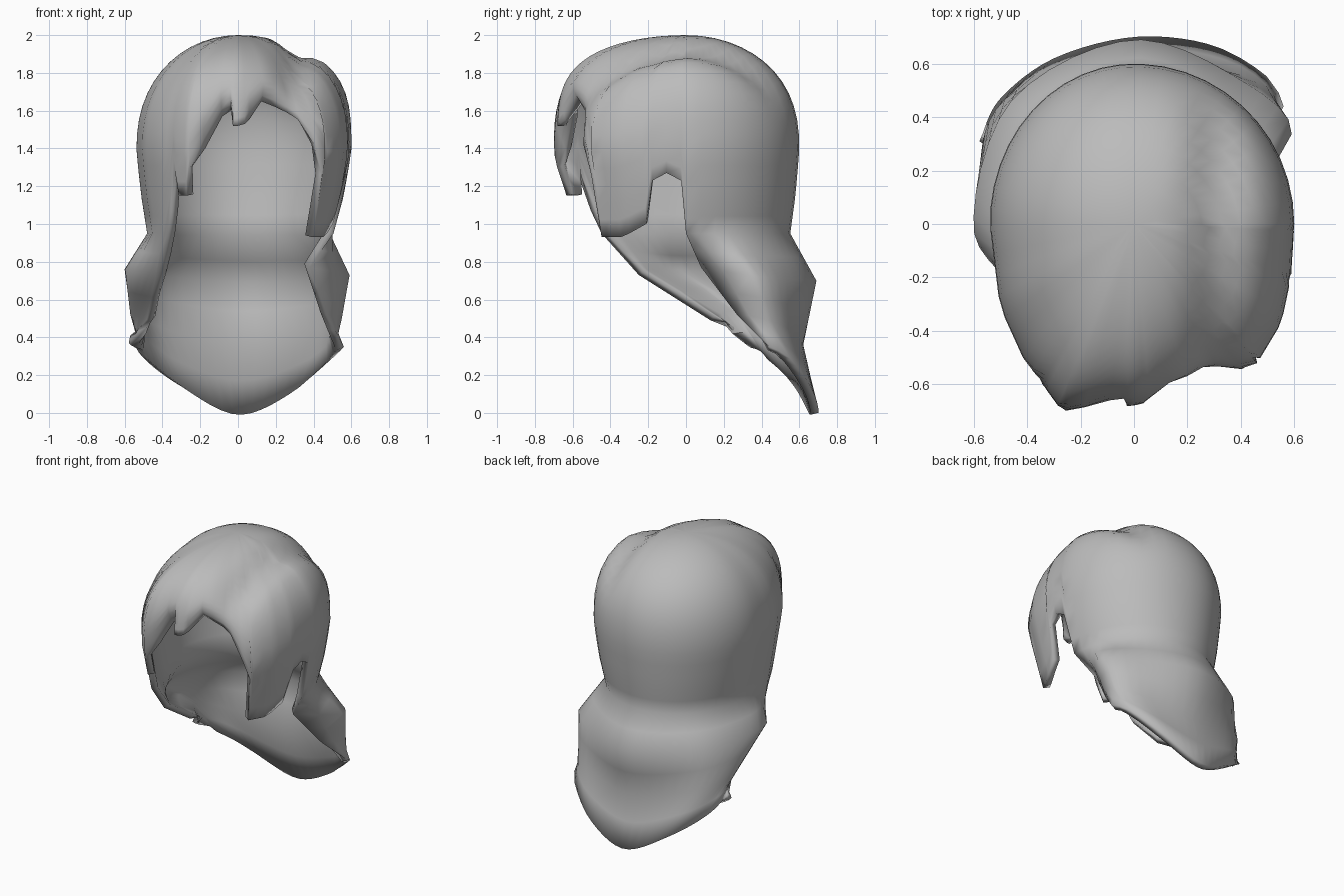
import bpy, bmesh
from math import sin, cos, radians, pi, exp

cube = bpy.data.objects.get("Cube")
if cube:
    bpy.data.objects.remove(cube, do_unlink=True)


def lerp(p, q, f):
    return [a + (b - a) * f for a, b in zip(p, q)]


def lerp_table(table, key):
    """Piecewise linear lookup in rows sorted by their first value."""
    for a, b in zip(table, table[1:]):
        if key <= b[0]:
            return lerp(a[1:], b[1:], max(0, (key - a[0]) / (b[0] - a[0])))
    return list(table[-1][1:])


def spline(p0, p1, p2, p3, t):
    """Catmull-Rom blend of four points."""
    return [0.5 * (2 * b + (c - a) * t + (2 * a - 5 * b + 4 * c - d) * t * t
                   + (3 * b - a - 3 * c + d) * t ** 3)
            for a, b, c, d in zip(p0, p1, p2, p3)]


# Scalp sections: height, right width, left width, back y, front scale
SECTIONS = [(0.93, 0.48, 0.50, 0.55, 0.89), (1.15, 0.515, 0.56, 0.58, 0.93),
            (1.38, 0.54, 0.60, 0.60, 1), (2, 0.54, 0.60, 0.60, 1)]

# Uneven front outline: angle, share of the half width, y
FRONT = [(-180, 0, -.68), (-160, -.5, -.70), (-140, -.77, -.5), (-120, -.93, -.31), (-90, -1, 0),
         (90, 1, 0), (105, .98, -.2), (120, .92, -.37), (137, .76, -.53), (152, .5, -.57),
         (165, .3, -.64), (180, 0, -.68)]

# How square the crown is towards each angle
FULLNESS = [(-180, 4), (-160, 3), (-138, 2.2), (-90, 2.2), (0, 2.4), (60, 2.8), (90, 3.2),
            (110, 2.5), (137, 2), (152, 2.6), (180, 4)]

# Lower hairline: angle from the back (positive = left side of the model), height, inward tuck
LEFT_CURTAIN, NOTCH = -140, 90
HAIRLINE = [(-180, 1.52, 0), (-178, 1.52, 0), (-177, 1.60, .1), (-173, 1.57, .12),
            (-166, 1.40, .08), (-161, 1.30, 0), (-158, 1.15, 0), (-152, 1.15, 0),
            (-150, 1.30, 0), (-145, 1.07, 0), (LEFT_CURTAIN, 0.95, 0), (NOTCH, 0.95, 0),
            (92, 1.23, 0), (98, 1.27, 0), (104, 1.23, 0), (108, 1.0, 0), (117, 0.95, 0),
            (122, 0.93, 0), (134, 0.93, 0), (136, 1.26, 0), (142, 1.42, 0), (149, 1.57, .03),
            (154, 1.61, .06), (168, 1.65, .12), (175, 1.55, .04), (177, 1.53, 0), (180, 1.52, 0)]

# Mane control rows, from the right front edge round the back to the left edge
MANE_ANGLES = [LEFT_CURTAIN, -90, -45, 0, 45, 75, NOTCH]
MANE = [
    [(-.41, -.25, .73), (-.6, -.02, .76), (-.46, .46, .74), (0, .69, .70),
     (.43, .52, .71), (.59, .33, .73), (.38, .08, .77)],
    [(-.47, .13, .49), (-.57, .28, .52), (-.44, .50, .46), (0, .62, .36),
     (.42, .55, .44), (.55, .41, .5), (.47, .27, .52)],
    [(-.57, .33, .41), (-.5, .47, .29), (-.3, .62, .14), (0, .70, 0),
     (.29, .67, .12), (.5, .55, .29), (.56, .44, .35)],
]


def scalp(angle, z):
    """Point on the rounded scalp surface."""
    s, c = sin(radians(angle)), cos(radians(angle))
    right, left, back, front = lerp_table(SECTIONS, z)
    fullness = lerp_table(FULLNESS, angle)[0]
    cap = (1 - min(1, max(0, (z - 1.4) / 0.6)) ** fullness) ** 0.5
    share, y = (s, back * c) if c > 0 else lerp_table(FRONT, angle)
    if c <= 0:
        y *= front
    x = share * (left if s > 0 else right) * cap
    if z > 1.5:  # parting groove
        z -= 0.06 * exp(-((x - 0.31) / 0.09) ** 2) * min(1, (z - 1.5) / 0.3)
    return x, y * cap, z


def mane_point(row, angle):
    """Smooth point along one mane control row."""
    for i in range(len(row) - 1):
        if angle <= MANE_ANGLES[i + 1]:
            break
    t = (angle - MANE_ANGLES[i]) / (MANE_ANGLES[i + 1] - MANE_ANGLES[i])
    return spline(row[max(i - 1, 0)], row[i], row[i + 1], row[min(i + 2, len(row) - 1)], t)


# Columns follow the hairline corners, with even steps between them
angles = []
for a, b in zip(HAIRLINE, HAIRLINE[1:]):
    n = max(1, round((b[0] - a[0]) / 8))
    angles += [a[0] + (b[0] - a[0]) * i / n for i in range(n)]
angles.append(180)

bm = bmesh.new()
ROWS, STEPS, LIP = 18, 2, 4
columns = []
for angle in angles:
    low, tuck = lerp_table(HAIRLINE, angle)
    col = []
    for r in range(ROWS + 1):
        x, y, z = scalp(angle, low + (2 - low) * sin(pi / 2 * (1 - r / ROWS)))
        # Fringe curls under towards the forehead
        k = 1 - tuck * (max(0, r - ROWS + LIP) / LIP) ** 2
        col.append((x * k, y * k, z))
    # Mane hangs below the scalp between the curtain and the notch
    if LEFT_CURTAIN <= angle <= NOTCH:
        keys = [col[-1]] + [mane_point(row, angle) for row in MANE]
        for a, b in zip(keys, keys[1:]):
            col += [lerp(a, b, s / STEPS) for s in range(1, STEPS + 1)]
    columns.append([bm.verts.new(p) for p in col])

for a, b in zip(columns, columns[1:]):
    for r in range(min(len(a), len(b)) - 1):
        bm.faces.new((a[r], a[r + 1], b[r + 1], b[r]))
bmesh.ops.remove_doubles(bm, verts=bm.verts, dist=0.0005)
bmesh.ops.recalc_face_normals(bm, faces=bm.faces)
top = max(bm.faces, key=lambda f: f.calc_center_median().z)
if top.normal.z < 0:
    bmesh.ops.reverse_faces(bm, faces=bm.faces)

mesh = bpy.data.meshes.new("hair_shell")
bm.to_mesh(mesh)
bm.free()
hair = bpy.data.objects.new("hair_shell", mesh)
bpy.context.collection.objects.link(hair)

# Single grey colour
grey = bpy.data.materials.new("hair_grey")
grey.use_nodes = True
grey.diffuse_color = (0.5, 0.5, 0.5, 1)
grey.node_tree.nodes["Principled BSDF"].inputs["Base Color"].default_value = (0.5, 0.5, 0.5, 1)
mesh.materials.append(grey)

# Hair thickness, inwards
solid = hair.modifiers.new("thickness", "SOLIDIFY")
solid.thickness = 0.045
solid.offset = -1

bpy.context.view_layer.objects.active = hair
hair.select_set(True)
bpy.ops.object.shade_smooth_by_angle(angle=radians(70))
